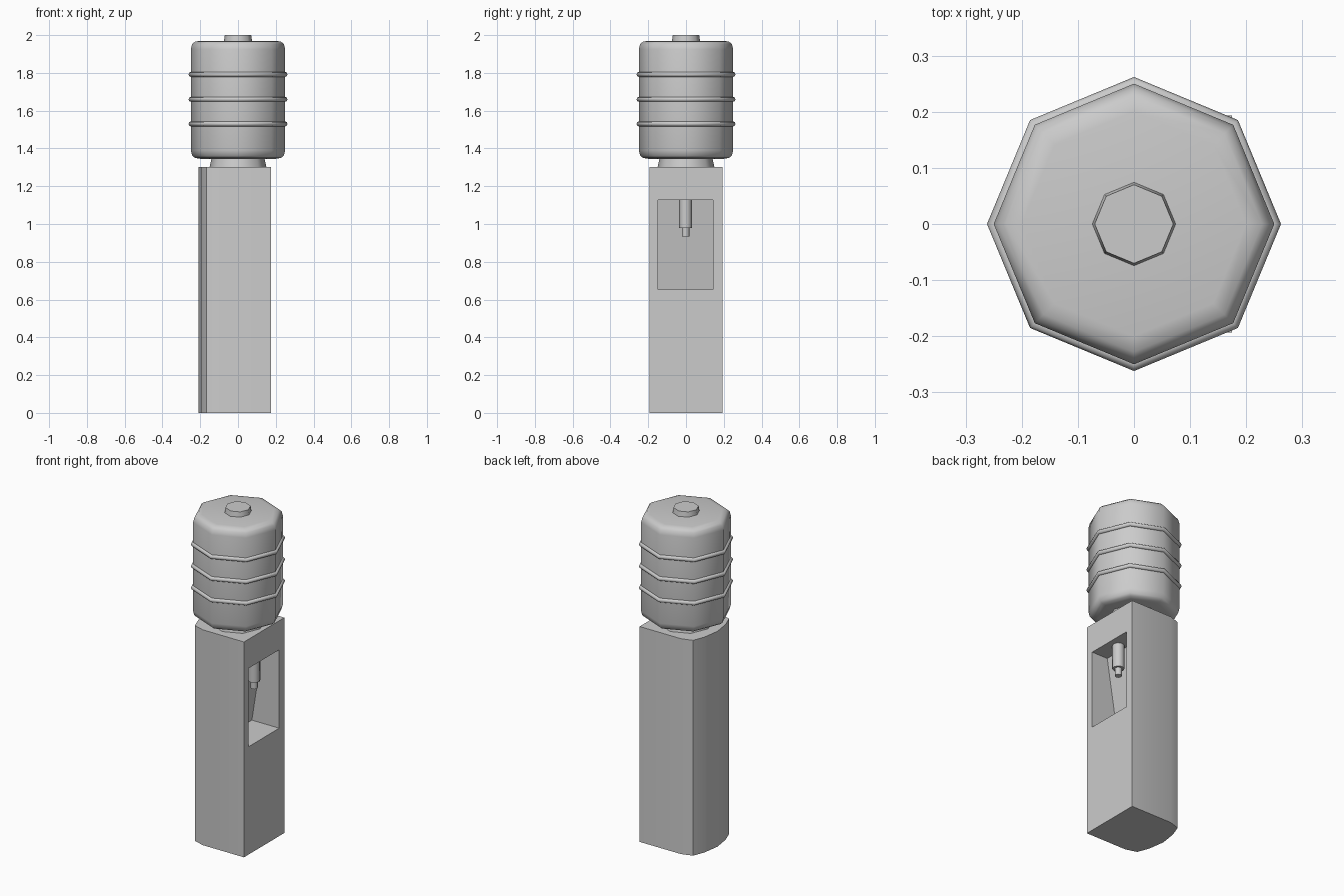
import bpy, bmesh
from math import cos, sin, pi, radians

if "Cube" in bpy.data.objects:
    bpy.data.objects.remove(bpy.data.objects["Cube"])


def finish(name, bm):
    bmesh.ops.recalc_face_normals(bm, faces=bm.faces)
    me = bpy.data.meshes.new(name)
    bm.to_mesh(me)
    bm.free()
    ob = bpy.data.objects.new(name, me)
    bpy.context.collection.objects.link(ob)
    return ob


def activate(ob):
    bpy.ops.object.select_all(action='DESELECT')
    ob.select_set(True)
    bpy.context.view_layer.objects.active = ob


def smooth(ob):
    activate(ob)
    bpy.ops.object.shade_smooth_by_angle(angle=radians(50))


def extrude(name, pts, vec):
    """Closed prism from a planar outline."""
    bm = bmesh.new()
    face = bm.faces.new([bm.verts.new(p) for p in pts])
    geom = bmesh.ops.extrude_face_region(bm, geom=[face])['geom']
    bmesh.ops.translate(bm, vec=vec, verts=[g for g in geom if isinstance(g, bmesh.types.BMVert)])
    return finish(name, bm)


def lathe(name, profile, x=0, y=0, sides=8, loop=False):
    """Turn (radius, z) points about a vertical axis; open profiles get caps."""
    bm = bmesh.new()
    rings = [[bm.verts.new((x + r * cos(2 * pi * i / sides), y + r * sin(2 * pi * i / sides), z))
              for i in range(sides)] for r, z in profile]
    pairs = list(zip(rings, rings[1:]))
    if loop:
        pairs.append((rings[-1], rings[0]))
    for a, b in pairs:
        for i in range(sides):
            j = (i + 1) % sides
            bm.faces.new((a[i], a[j], b[j], b[i]))
    if not loop:
        bm.faces.new(rings[0])
        bm.faces.new(rings[-1])
    ob = finish(name, bm)
    smooth(ob)
    return ob


# Cabinet with a bowed back
half = [(0.175, 0.193), (-0.1, 0.193), (-0.168, 0.172), (-0.195, 0.1)]
outline = half + [(-0.21, 0)] + [(x, -y) for x, y in reversed(half)]
cabinet = extrude("cabinet", [(x, y, 0) for x, y in outline], (0, 0, 1.302))

# Dispensing recess with a leaning back wall
wedge = [(0.3, 0.652), (-0.008, 0.652), (0.067, 1.126), (0.3, 1.126)]
cutter = extrude("recess_cutter", [(x, -0.148, z) for x, z in wedge], (0, 0.292, 0))
cutter.hide_render = True
mod = cabinet.modifiers.new("recess", 'BOOLEAN')
mod.operation = 'DIFFERENCE'
mod.solver = 'EXACT'
mod.object = cutter
activate(cabinet)
bpy.ops.object.modifier_apply(modifier=mod.name)
bpy.data.objects.remove(cutter)
smooth(cabinet)

# Tap and nozzle
lathe("tap", [(0.034, 0.98), (0.034, 1.126)], x=0.11, y=-0.002)
lathe("nozzle", [(0.02, 0.935), (0.02, 0.98)], x=0.11, y=-0.002)

# Collar, bottle and cap
lathe("collar", [(0.15, 1.302), (0.14, 1.35)])
lathe("bottle", [(0.2, 1.345), (0.228, 1.35), (0.243, 1.362), (0.25, 1.39),
                 (0.25, 1.925), (0.243, 1.952), (0.228, 1.965), (0.2, 1.97)])
lathe("cap", [(0.075, 1.965), (0.07, 2.0)])

# Ribs around the bottle
for n, z in enumerate((1.53, 1.66, 1.792)):
    lathe(f"rib_{n + 1}", [(0.249 + 0.013 * cos(k * pi / 4), z + 0.013 * sin(k * pi / 4))
                           for k in range(8)], loop=True)
